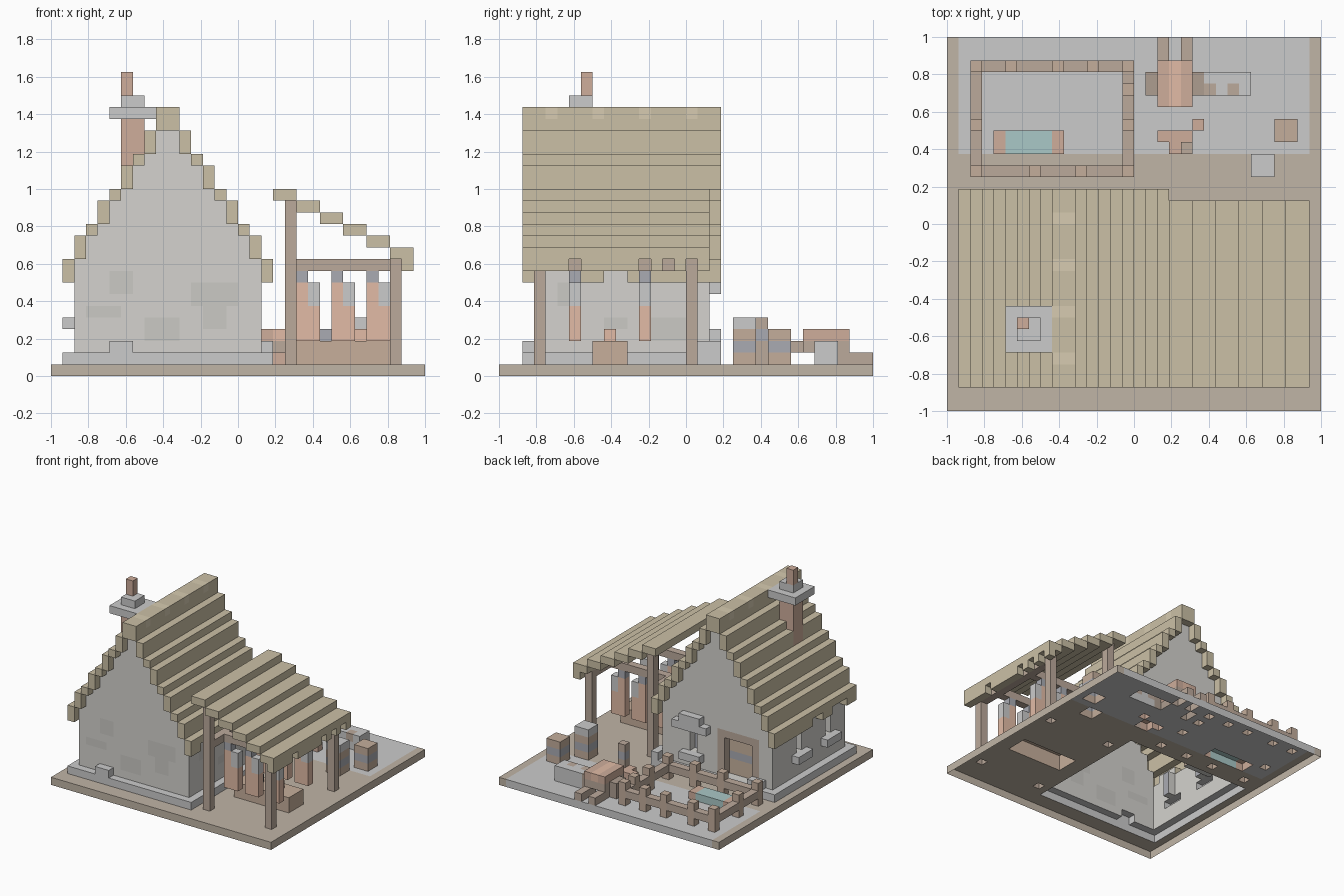
import bpy, bmesh

if "Cube" in bpy.data.objects:
    bpy.data.objects.remove(bpy.data.objects["Cube"])

# Block-built smokehouse: everything sits on a 1/16 grid; hidden faces are culled
U = 1 / 16
cells = {}      # (x, y, z) -> part name
colors = {}     # part name -> colour

WOOD, THATCH = (0.50, 0.40, 0.33), (0.60, 0.53, 0.38)
STONE, WALL = (0.55, 0.55, 0.54), (0.66, 0.65, 0.62)
PALE, IRON = (0.70, 0.70, 0.68), (0.40, 0.41, 0.45)
MEAT, BRICK = (0.76, 0.50, 0.38), (0.62, 0.42, 0.33)


def box(name, color, x, y, z):
    """Fill a block of cells, ranges given as (start, end)."""
    colors[name] = color
    for i in range(*x):
        for j in range(*y):
            for k in range(*z):
                cells[i, j, k] = name


def carve(x, y, z):
    for i in range(*x):
        for j in range(*y):
            for k in range(*z):
                cells.pop((i, j, k), None)


# ground slab with paved yard
box("ground", (0.53, 0.46, 0.38), (-16, 16), (-16, 16), (0, 1))
box("paved_yard", STONE, (-15, 15), (6, 16), (0, 1))

# house: foundation, walls and stepped thatch, mirrored about x = -6
box("foundation", STONE, (-15, 3), (-14, 3), (1, 2))
for x, y in (((-11, -9), (-14, -13)), ((2, 3), (1, 3)), ((-13, -11), (2, 3))):
    box("foundation", STONE, x, y, (2, 3))
steps = [9, 10, 12, 13, 15, 16, 18, 19, 21, 23]
for k in range(9):
    left, right = -15 + k, 2 - k
    for x in (left, right):
        if k:
            box("house_wall", WALL, (x, x + 1), (-13, 2), (1, steps[k]))
        box("thatch_roof", THATCH, (x, x + 1), (-14, 3), (steps[k], steps[k + 1]))
for x in (-15, 2):
    for y in ((-14, -12), (-9, -7), (-5, 3)):
        box("thatch_roof", THATCH, (x, x + 1), y, (8, 9))
for y in (-12, -8, -4, 0):
    box("ridge_tie", (0.68, 0.60, 0.44), (-7, -5), (y, y + 1), (22, 23))

# darker stones in the walls
for x, z in (((-11, -9), (7, 9)), ((-13, -10), (5, 6)), ((-4, 0), (6, 8)),
             ((-3, -1), (4, 6)), ((-8, -5), (3, 5))):
    box("wall_patch", (0.60, 0.59, 0.56), x, (-13, -12), z)
for y, z in (((-11, -9), (6, 8)), ((-7, -5), (4, 5)), ((-3, 0), (3, 5))):
    box("wall_patch", (0.60, 0.59, 0.56), (1, 2), y, z)

# back door: frame, recessed leaf
box("door_frame", WOOD, (-12, -6), (1, 2), (2, 8))
carve((-11, -7), (1, 2), (2, 7))
box("door_leaf", (0.58, 0.45, 0.35), (-11, -7), (0, 1), (2, 7))
box("door_band", IRON, (-11, -7), (0, 1), (4, 5))

# back window: lintel, sill, side stones and pane
box("window_stones", PALE, (-5, 0), (2, 3), (7, 8))
box("window_stones", PALE, (-4, -1), (2, 3), (8, 9))
box("window_stones", PALE, (-4, -1), (2, 3), (3, 4))
carve((-3, -2), (1, 2), (4, 7))
box("window_pane", IRON, (-3, -2), (0, 1), (4, 7))

# left wall windows
for y in (-5, -11):
    box("window_stones", PALE, (-15, -14), (y, y + 3), (4, 5))
    carve((-14, -13), (y + 1, y + 2), (5, 8))
    box("window_pane", IRON, (-13, -12), (y + 1, y + 2), (5, 8))

# chimney
box("chimney_stack", BRICK, (-10, -8), (-10, -8), (15, 22))
box("chimney_cap", STONE, (-11, -7), (-11, -7), (22, 23))
box("chimney_cap", STONE, (-10, -8), (-10, -8), (23, 24))
box("chimney_flue", BRICK, (-10, -9), (-9, -8), (24, 26))

# porch: stepped thatch, posts, beams
for k in range(6):
    box("porch_thatch", THATCH, (3 + 2 * k, 5 + 2 * k), (-14, 2), (15 - k, 16 - k))
for y in ((-14, -10), (-9, -4), (-3, -2), (-1, 0), (1, 2)):
    box("porch_thatch", THATCH, (14, 15), y, (9, 10))
for y in (-13, 0):
    box("porch_post", WOOD, (4, 5), (y, y + 1), (1, 15))
    box("porch_post", WOOD, (13, 14), (y, y + 1), (1, 10))
for x in (4, 13):
    box("porch_beam", WOOD, (x, x + 1), (-12, 0), (9, 10))

# hanging rails with hooks and cuts of meat
for y in (-10, -4):
    box("hanging_rail", WOOD, (5, 13), (y, y + 1), (9, 10))
    for x in (5, 8, 11):
        box("meat_hook", IRON, (x, x + 1), (y, y + 1), (8, 9))
        box("hanging_meat", MEAT, (x, x + 2), (y, y + 1), (3, 8))
        box("meat_fat", PALE, (x + 1, x + 2), (y, y + 1), (6, 8))

# butcher bench
box("bench", (0.57, 0.43, 0.33), (5, 13), (-8, -5), (1, 3))
box("bench_cleaver", IRON, (7, 8), (-7, -6), (3, 4))
box("bench_meat", MEAT, (10, 11), (-7, -6), (3, 4))

# pen fence and trough
for y in (4, 13):
    box("fence_rail", WOOD, (-14, 0), (y, y + 1), (2, 3))
for x in (-14, -1):
    box("fence_rail", WOOD, (x, x + 1), (4, 14), (2, 3))
posts = [(-14, 4), (-9, 4), (-5, 4), (-1, 4), (-14, 8), (-1, 8), (-1, 11),
         (-14, 13), (-11, 13), (-7, 13), (-4, 13), (-1, 13)]
for x, y in posts:
    box("fence_post", (0.55, 0.42, 0.33), (x, x + 1), (y, y + 1), (1, 4))
box("trough", BRICK, (-12, -6), (6, 8), (1, 2))
box("trough_water", (0.40, 0.58, 0.57), (-11, -7), (6, 8), (1, 2))

# handcart: bed, load, sides, wheels, handles
box("cart_bed", WOOD, (2, 5), (10, 14), (2, 3))
box("cart_load", MEAT, (3, 4), (10, 14), (3, 4))
for x in (2, 4):
    box("cart_side", BRICK, (x, x + 1), (10, 14), (3, 4))
    box("cart_handle", WOOD, (x, x + 1), (13, 16), (1, 2))
for x in (1, 5):
    box("cart_wheel", (0.42, 0.34, 0.28), (x, x + 1), (11, 13), (1, 3))

# salt crate with straps
box("crate", PALE, (6, 10), (11, 13), (1, 3))
for x in (6, 8):
    box("crate_strap", WOOD, (x, x + 1), (11, 12), (2, 3))

# barrels
for x, y in ((10, 4), (12, 7)):
    box("barrel", (0.55, 0.42, 0.33), (x, x + 2), (y, y + 2), (1, 4))
    box("barrel_band", IRON, (x, x + 2), (y, y + 2), (2, 3))
box("barrel_lid", PALE, (10, 12), (4, 6), (4, 5))

# log pile and bucket on a stump
box("logs", BRICK, (2, 5), (7, 8), (1, 2))
box("logs", BRICK, (3, 4), (6, 7), (1, 2))
box("logs", BRICK, (5, 6), (8, 9), (1, 2))
box("stump", WOOD, (4, 5), (6, 7), (1, 3))
box("bucket_band", IRON, (4, 5), (6, 7), (3, 4))
box("bucket", WOOD, (4, 5), (6, 7), (4, 5))


def build_part(name):
    """Make one mesh from the exposed faces of a part; the underside is open."""
    bm = bmesh.new()
    verts = {}
    for cell in (c for c, n in cells.items() if n == name):
        for a in range(3):
            b, c = (a + 1) % 3, (a + 2) % 3
            for side in (0, 1):
                near = list(cell)
                near[a] += 2 * side - 1
                if tuple(near) in cells or near[2] < 0:
                    continue
                quad = []
                for p, q in ((0, 0), (1, 0), (1, 1), (0, 1)):
                    v = list(cell)
                    v[a] += side
                    v[b] += p
                    v[c] += q
                    v = tuple(v)
                    if v not in verts:
                        verts[v] = bm.verts.new([t * U for t in v])
                    quad.append(verts[v])
                bm.faces.new(quad if side else quad[::-1])
    mesh = bpy.data.meshes.new(name)
    bm.to_mesh(mesh)
    bm.free()
    mat = bpy.data.materials.new(name)
    mat.diffuse_color = (*colors[name], 1)
    mat.use_nodes = True
    mat.node_tree.nodes["Principled BSDF"].inputs["Base Color"].default_value = mat.diffuse_color
    mesh.materials.append(mat)
    bpy.context.collection.objects.link(bpy.data.objects.new(name, mesh))


for part in colors:
    build_part(part)
